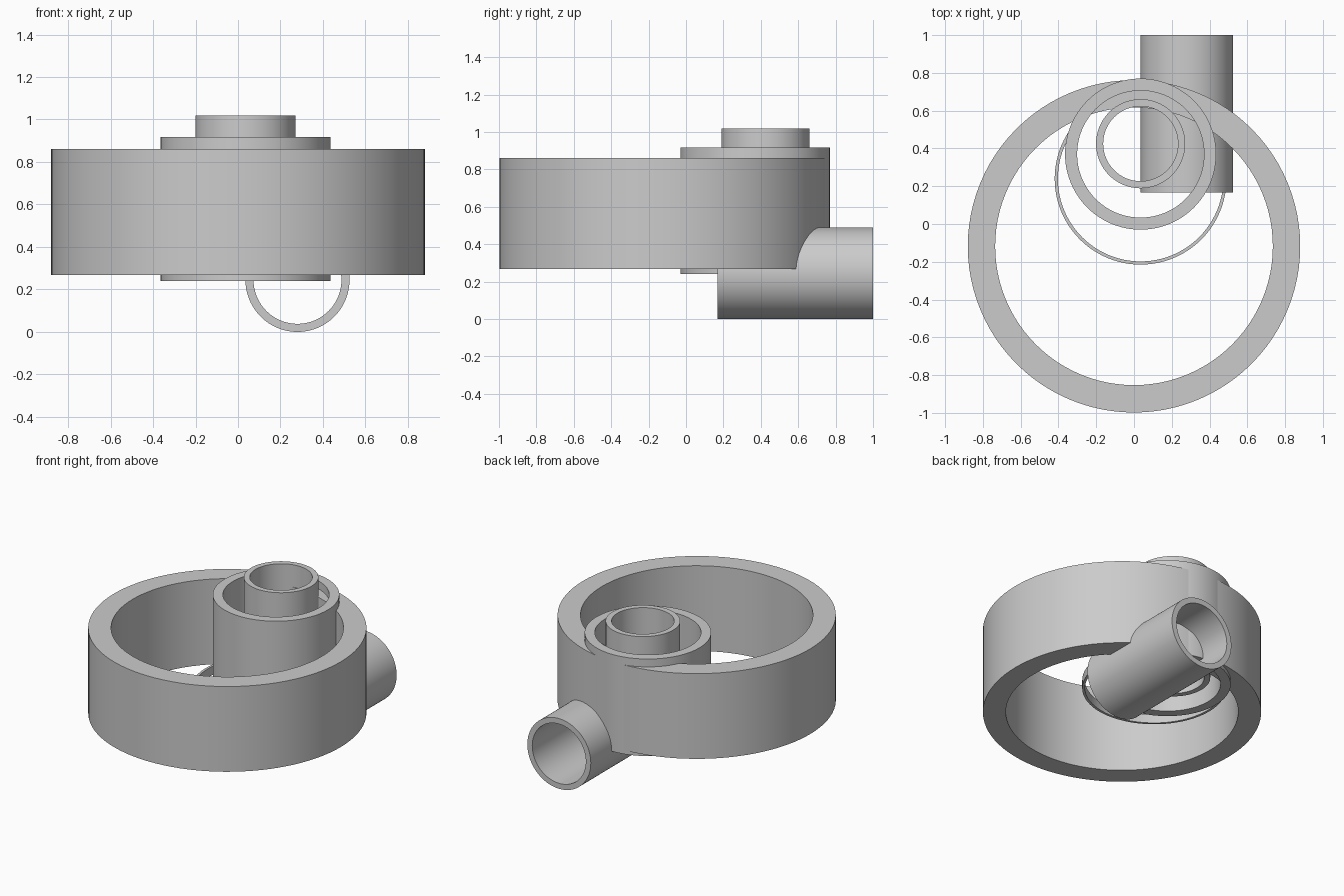
import bpy, bmesh, math
from mathutils import Matrix

if "Cube" in bpy.data.objects:
    bpy.data.objects.remove(bpy.data.objects["Cube"])

SEG = 96


def tube(name, base, outer, inner, length, along_y=False):
    """Open tube with square rims, starting at base and running up z or along y."""
    bm = bmesh.new()
    loops = []
    for r, h in ((outer, 0), (outer, length), (inner, length), (inner, 0)):
        loops.append([bm.verts.new((r * math.cos(2 * math.pi * i / SEG),
                                    r * math.sin(2 * math.pi * i / SEG), h))
                      for i in range(SEG)])
    for k in range(4):
        a, b = loops[k], loops[(k + 1) % 4]
        for i in range(SEG):
            j = (i + 1) % SEG
            bm.faces.new((a[i], a[j], b[j], b[i]))
    if along_y:
        bm.transform(Matrix.Rotation(-math.pi / 2, 4, 'X'))
    bmesh.ops.recalc_face_normals(bm, faces=bm.faces)
    mesh = bpy.data.meshes.new(name)
    bm.to_mesh(mesh)
    bm.free()
    obj = bpy.data.objects.new(name, mesh)
    obj.location = base
    bpy.context.collection.objects.link(obj)
    bpy.ops.object.select_all(action='DESELECT')
    obj.select_set(True)
    bpy.context.view_layer.objects.active = obj
    bpy.ops.object.shade_smooth_by_angle(angle=math.radians(30))
    return obj


# Large outer ring
tube("outer_ring", (0, -0.118, 0.267), 0.88, 0.735, 0.595)
# Nested upright tubes, off centre towards the back
tube("middle_tube", (0.035, 0.37, 0.24), 0.40, 0.336, 0.677)
tube("inner_tube", (0.035, 0.425, 0.265), 0.236, 0.198, 0.753)
# Thin low band around the nested tubes
tube("thin_band", (0.035, 0.24, 0.27), 0.455, 0.438, 0.06)
# Horizontal pipe leaving through the back
tube("side_pipe", (0.28, 0.168, 0.245), 0.245, 0.207, 0.832, along_y=True)
